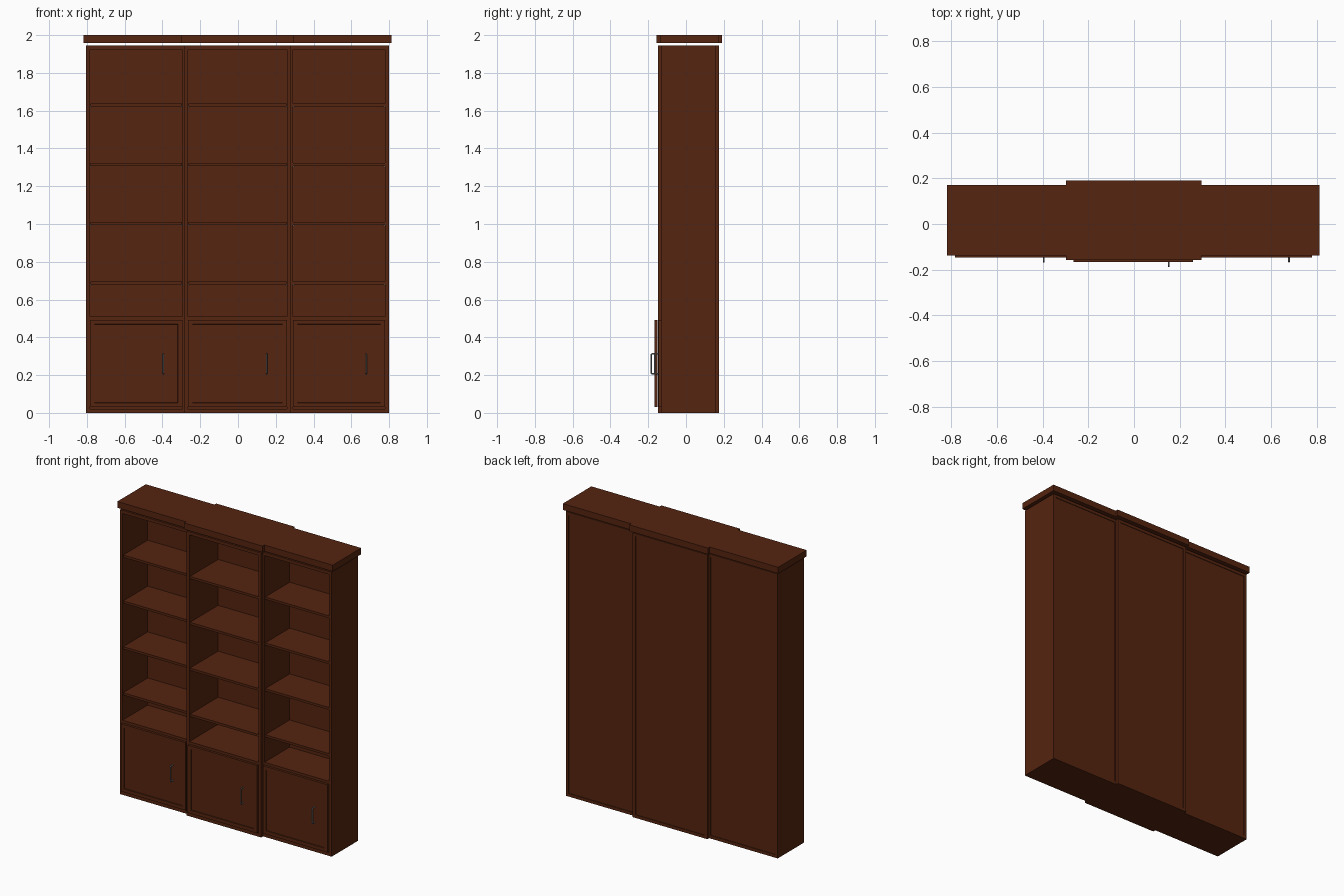
import bpy
import bmesh
from mathutils import Vector

cube = bpy.data.objects.get("Cube")
if cube:
    bpy.data.objects.remove(cube, do_unlink=True)


def material(name, color, metallic=0.0):
    mat = bpy.data.materials.new(name)
    mat.use_nodes = True
    mat.diffuse_color = (*color, 1)
    bsdf = mat.node_tree.nodes["Principled BSDF"]
    bsdf.inputs["Base Color"].default_value = (*color, 1)
    bsdf.inputs["Metallic"].default_value = metallic
    return mat


WOOD = material("dark red brown wood", (0.09, 0.018, 0.005))
STEEL = material("grey steel", (0.22, 0.23, 0.24))


def finish(name, bm, mat):
    mesh = bpy.data.meshes.new(name)
    bm.to_mesh(mesh)
    bm.free()
    mesh.materials.append(mat)
    obj = bpy.data.objects.new(name, mesh)
    bpy.context.collection.objects.link(obj)
    return obj


def add_box(bm, x, y, z):
    """Add a box spanning the (low, high) pairs x, y and z."""
    verts = bmesh.ops.create_cube(bm, size=1)["verts"]
    for v in verts:
        v.co = Vector(s[0] if c < 0 else s[1] for c, s in zip(v.co, (x, y, z)))
    return verts


def box(name, x, y, z, mat=WOOD):
    bm = bmesh.new()
    add_box(bm, x, y, z)
    return finish(name, bm, mat)


def door(name, x, y, z, frame, depth):
    """Slab door with a recessed centre panel on its front."""
    bm = bmesh.new()
    add_box(bm, x, y, z)
    bm.normal_update()
    front = min(bm.faces, key=lambda f: f.calc_center_median().y)
    bmesh.ops.inset_region(bm, faces=[front], thickness=frame)
    bmesh.ops.inset_region(bm, faces=[front], thickness=0.001, depth=-depth)
    return finish(name, bm, WOOD)


def handle(name, x, door_front, reach):
    """Round bar pull on two round feet."""
    curve = bpy.data.curves.new(name, "CURVE")
    curve.dimensions = "3D"
    curve.bevel_depth = 0.004
    curve.bevel_resolution = 2
    curve.use_fill_caps = True
    low, high, bend = 0.208, 0.312, 0.004
    out = door_front - reach + curve.bevel_depth
    back = door_front + 0.012
    path = [(back, low), (out + bend, low), (out, low + bend),
            (out, high - bend), (out + bend, high), (back, high)]
    spline = curve.splines.new("POLY")
    spline.points.add(len(path) - 1)
    for p, (y, z) in zip(spline.points, path):
        p.co = (x, y, z, 1)
    curve.materials.append(STEEL)
    obj = bpy.data.objects.new(name, curve)
    bpy.context.collection.objects.link(obj)
    bpy.ops.object.select_all(action="DESELECT")
    obj.select_set(True)
    bpy.context.view_layer.objects.active = obj
    bpy.ops.object.convert(target="MESH")
    bpy.ops.object.shade_smooth_by_angle()


WALL = 0.021
TOP = 1.945
FLOOR = (0.49, 0.51)
SHELVES = [0.68, 0.995, 1.308, 1.622]
SHELF_THICK = 0.016


def cabinet(side, x0, x1, y0, y1, handle_x, crown_x):
    inner = (x0 + WALL, x1 - WALL)
    depth = (y0, y1)

    # Case walls, top, base and the board above the door
    box(side + "_left_wall", (x1 - WALL, x1), depth, (0, TOP))
    box(side + "_right_wall", (x0, x0 + WALL), depth, (0, TOP))
    box(side + "_top_board", inner, depth, (TOP - WALL, TOP))
    box(side + "_base_board", inner, depth, (0, WALL))
    box(side + "_cupboard_top", inner, (y0, y1 - 0.015), FLOOR)
    box(side + "_back_panel", inner, (y1 - 0.015, y1 - 0.004), (WALL, TOP - WALL))

    # Loose shelves resting on steel pins
    pins = bmesh.new()
    for i, z in enumerate(SHELVES):
        box(f"{side}_shelf_{i + 1}", (inner[0] + 0.001, inner[1] - 0.001),
            (y0 + 0.006, y1 - 0.015), (z, z + SHELF_THICK))
        for px in ((inner[0], inner[0] + 0.008), (inner[1] - 0.008, inner[1])):
            for py in (y0 + 0.04, y1 - 0.06):
                add_box(pins, px, (py, py + 0.006), (z - 0.006, z))
    finish(side + "_shelf_pins", pins, STEEL)

    # Cupboard door and its pull
    front = y0 - 0.017
    door(side + "_door", inner, (front, y0 - 0.001), (0.03, 0.493), 0.033, 0.006)
    handle(side + "_door_handle", handle_x, front, 0.023)

    # Cornice slab, held just clear of the case
    box(side + "_cornice", crown_x, (y0 - 0.008, y1 + 0.014), (1.957, 2.0))


cabinet("right", -0.804, -0.274, -0.129, 0.157, -0.395, (-0.817, -0.298))
cabinet("centre", -0.285, 0.280, -0.149, 0.176, 0.152, (-0.298, 0.295))
cabinet("left", 0.270, 0.799, -0.129, 0.157, 0.678, (0.295, 0.812))
